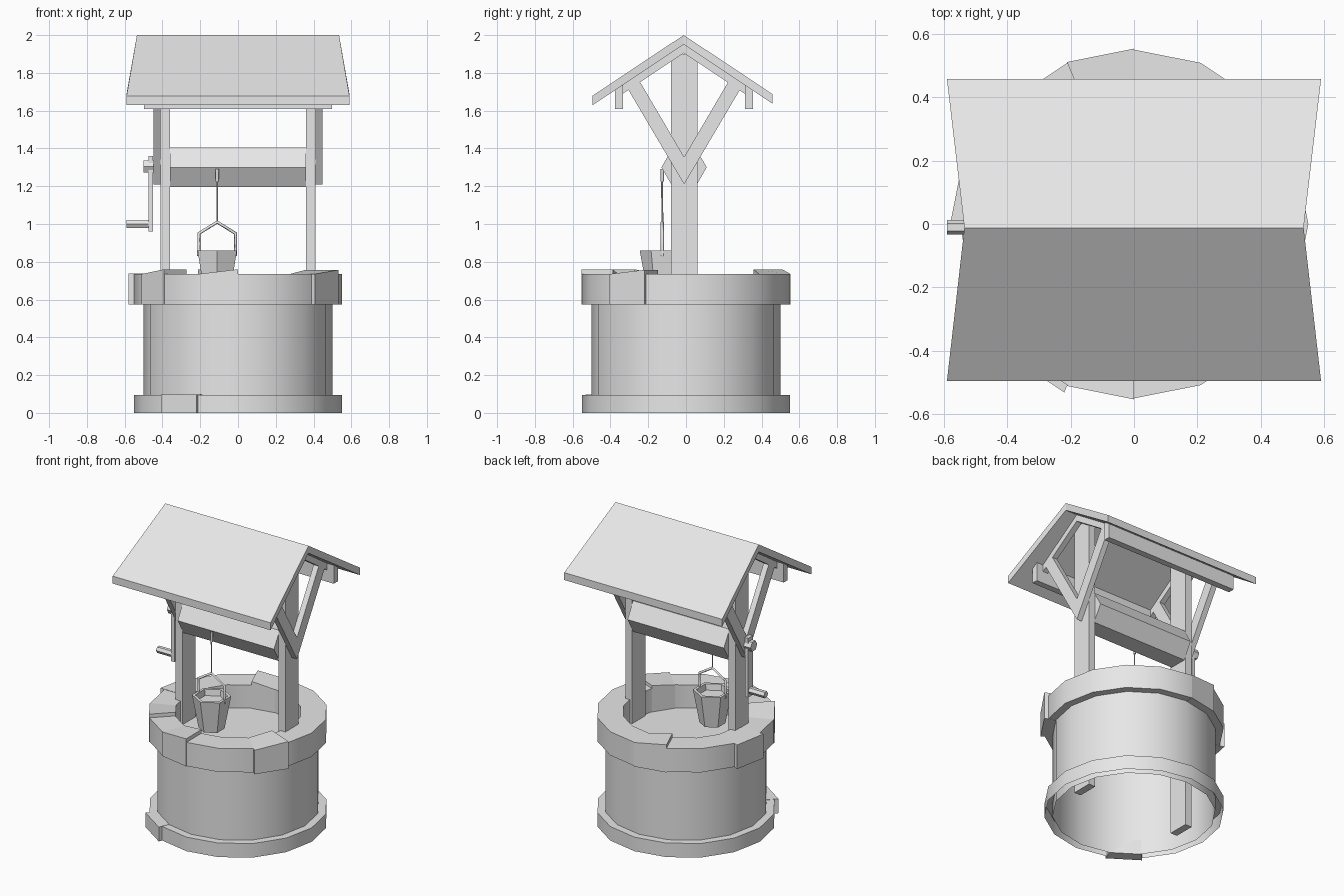
import bpy
import bmesh
from math import cos, sin, pi, radians
from mathutils import Vector

if "Cube" in bpy.data.objects:
    bpy.data.objects.remove(bpy.data.objects["Cube"])

grey = bpy.data.materials.new("plain_grey")
grey.use_nodes = True
grey.diffuse_color = (0.8, 0.8, 0.8, 1)
grey.node_tree.nodes["Principled BSDF"].inputs["Base Color"].default_value = (0.8, 0.8, 0.8, 1)

SIDES = 16
MID = -0.01  # depth of the timber frame's centre line


def loft(name, loops, caps=True, smooth=False):
    """Bridge a row of equal point loops into one mesh object."""
    bm = bmesh.new()
    rows = [[bm.verts.new(p) for p in loop] for loop in loops]
    n = len(rows[0])
    for a, b in zip(rows, rows[1:]):
        for i in range(n):
            j = (i + 1) % n
            bm.faces.new((a[i], a[j], b[j], b[i]))
    if caps:
        bm.faces.new(rows[0])
        if len(rows) > 1:
            bm.faces.new(rows[-1])
    bmesh.ops.remove_doubles(bm, verts=bm.verts, dist=1e-5)
    bmesh.ops.recalc_face_normals(bm, faces=bm.faces)
    mesh = bpy.data.meshes.new(name)
    bm.to_mesh(mesh)
    bm.free()
    mesh.materials.append(grey)
    obj = bpy.data.objects.new(name, mesh)
    bpy.context.collection.objects.link(obj)
    if smooth:
        bpy.ops.object.select_all(action='DESELECT')
        obj.select_set(True)
        bpy.context.view_layer.objects.active = obj
        bpy.ops.object.shade_smooth_by_angle(angle=radians(30))
    return obj


def circle(r, z, n=SIDES, x=0, y=0, turn=0):
    return [(x + r * cos(turn + 2 * pi * i / n), y + r * sin(turn + 2 * pi * i / n), z)
            for i in range(n)]


def lathe(name, profile, caps=False, smooth=True, **kw):
    return loft(name, [circle(r, z, **kw) for r, z in profile], caps, smooth)


def prism_x(name, profile, x0, x1):
    """Extrude a (y, z) profile along x."""
    return loft(name, [[(x, y, z) for y, z in profile] for x in (x0, x1)])


def box(name, x, y, z):
    return prism_x(name, [(y[0], z[0]), (y[1], z[0]), (y[1], z[1]), (y[0], z[1])], *x)


def hexagon(r, y, z):
    return [(y + r * cos(pi * i / 3), z + r * sin(pi * i / 3)) for i in range(6)]


def stone(name, index, r0, r1, z0, z1, lift):
    """One ring segment, its far edge lifted."""
    loops = []
    for k, top in ((index, z1), (index + 1, z1 + lift)):
        a = 2 * pi * k / SIDES
        loops.append([(r * cos(a), r * sin(a), z)
                      for r, z in ((r0, z0), (r1, z0), (r1, top), (r0, top))])
    return loft(name, loops)


def tube(name, points, r, cyclic=False):
    curve = bpy.data.curves.new(name, 'CURVE')
    curve.dimensions = '3D'
    curve.bevel_depth = r
    curve.bevel_resolution = 0
    curve.use_fill_caps = True
    spline = curve.splines.new('POLY')
    spline.points.add(len(points) - 1)
    for p, co in zip(spline.points, points):
        p.co = (*co, 1)
    spline.use_cyclic_u = cyclic
    curve.materials.append(grey)
    obj = bpy.data.objects.new(name, curve)
    bpy.context.collection.objects.link(obj)
    return obj


# Stone well: open base ring, thin wall, rim and water
lathe("base_ring", [(0.55, 0), (0.55, 0.095), (0.5, 0.095)])
lathe("well_wall", [(0.5, 0), (0.5, 0.575)])
lathe("rim_ring", [(0.39, 0.575), (0.55, 0.575), (0.55, 0.735), (0.39, 0.735), (0.39, 0.575)])
loft("water", [circle(0.5, 0.578)])

# Uneven stones in the rim and base
for index, outer, lift in ((4, 0.553, 0.025), (7, 0.58, 0.002), (9, 0.553, 0.025),
                           (11, 0.553, 0.025), (14, 0.575, 0.022)):
    stone("rim_stone", index, 0.387, outer, 0.573, 0.735, lift)
stone("base_stone", 10, 0.5, 0.575, 0, 0.097, 0)

# Roof: bent slab, wider at the eaves than at the ridge
SLOPE = 0.665
RIDGE_Y = -0.012


def under_roof(y, drop=0.0):
    return 1.95 - drop - SLOPE * abs(y - RIDGE_Y)


def roof_row(y, half):
    z = under_roof(y)
    return [(-half, y, z), (half, y, z), (half, y, z + 0.05), (-half, y, z + 0.05)]


loft("roof", [roof_row(-0.495, 0.59), roof_row(RIDGE_Y, 0.535), roof_row(0.457, 0.59)])

# Beams running under the eaves
for name, y0, y1 in (("front_beam", -0.375, -0.333), ("back_beam", 0.312, 0.355)):
    prism_x(name, [(y0, 1.61), (y1, 1.61), (y1, under_roof(y1)), (y0, under_roof(y0))],
            -0.497, 0.497)

# Posts, rafters and braces at both ends
for side, word in ((-1, "right"), (1, "left")):
    box(word + "_post", (side * 0.36, side * 0.41), (-0.08, 0.06), (0.03, 1.9))
    ys = (-0.375, RIDGE_Y, 0.355)
    prism_x(word + "_rafter", [(y, under_roof(y)) for y in ys]
            + [(y, under_roof(y, 0.045)) for y in reversed(ys)], side * 0.41, side * 0.448)
    for d in (-1, 1):
        prism_x(word + "_brace", [(MID, 1.21), (MID + d * 0.295, 1.71),
                                  (MID + d * 0.235, 1.755), (MID, 1.355)],
                side * 0.41, side * 0.448)

# Winding roller and crank
prism_x("roller", hexagon(0.12, MID, 1.3), -0.36, 0.36)
prism_x("crank_hub", hexagon(0.036, MID, 1.305), -0.5, -0.41)
box("crank_arm", (-0.475, -0.45), (-0.035, 0.015), (0.96, 1.36))
prism_x("crank_handle", hexagon(0.023, MID, 1.0), -0.59, -0.45)

# Bucket with bail and rope
BX, BY = -0.11, -0.125
lathe("bucket", [(0.08, 0.64), (0.12, 0.86), (0.1, 0.86), (0.093, 0.82)],
      caps=True, smooth=False, n=6, x=BX, y=BY, turn=pi / 2)
tube("bail", [(BX - 0.097, BY, 0.83), (BX - 0.097, BY, 0.95), (BX, BY, 1.01),
              (BX + 0.097, BY, 0.95), (BX + 0.097, BY, 0.83)], 0.009)
tube("rope", [(BX, BY, 1.0), (BX, BY - 0.002, 1.27)], 0.005)
tube("rope_knot", [(BX, BY, 1.225), (BX, BY, 1.29)], 0.009)
